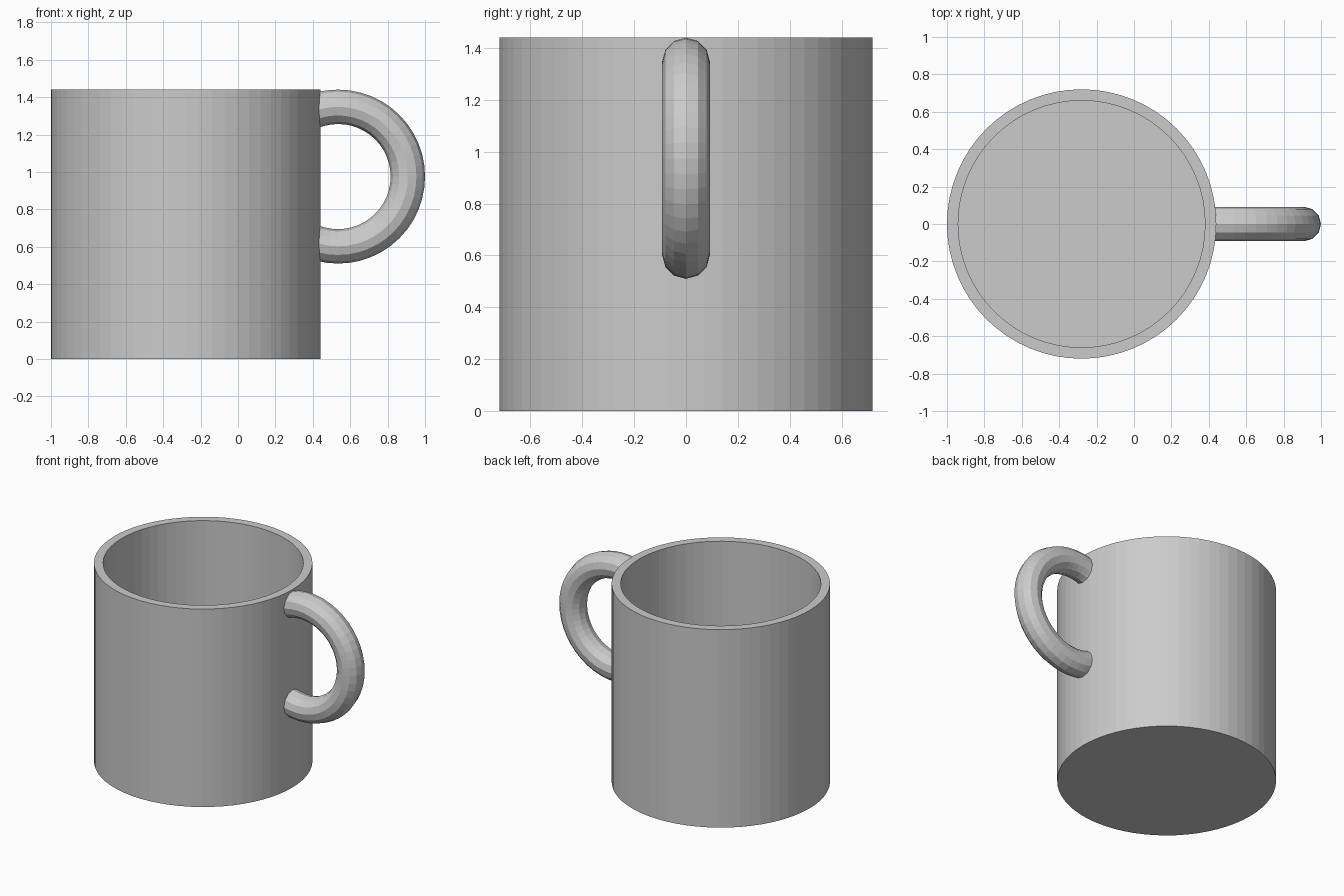
import bpy
import bmesh
from math import cos, sin, tau
from mathutils import Matrix, Vector

default = bpy.data.objects.get("Cube")
if default:
    bpy.data.objects.remove(default, do_unlink=True)

AXIS_X, RADIUS, HEIGHT, WALL = -0.28, 0.72, 1.44, 0.06

# Single grey ceramic colour
grey = bpy.data.materials.new("grey_ceramic")
grey.use_nodes = True
colour = (0.6, 0.6, 0.6, 1)
grey.diffuse_color = colour
grey.node_tree.nodes["Principled BSDF"].inputs["Base Color"].default_value = colour


def finish(name, bm):
    bmesh.ops.recalc_face_normals(bm, faces=bm.faces)
    mesh = bpy.data.meshes.new(name)
    bm.to_mesh(mesh)
    bm.free()
    mesh.materials.append(grey)
    obj = bpy.data.objects.new(name, mesh)
    bpy.context.collection.objects.link(obj)
    return obj


# Cup: solid cylinder, top inset to a rim and pushed down to the inner floor
bm = bmesh.new()
bmesh.ops.create_cone(bm, cap_ends=True, segments=64, radius1=RADIUS, radius2=RADIUS,
                      depth=HEIGHT, matrix=Matrix.Translation((AXIS_X, 0, HEIGHT / 2)))
bm.faces.ensure_lookup_table()
top = max(bm.faces, key=lambda f: f.calc_center_median().z)
bmesh.ops.inset_region(bm, faces=[top], thickness=WALL)
hollow = bmesh.ops.extrude_face_region(bm, geom=[top])
floor_verts = [v for v in hollow["geom"] if isinstance(v, bmesh.types.BMVert)]
bmesh.ops.translate(bm, verts=floor_verts, vec=(0, 0, WALL - HEIGHT))
if top.is_valid:
    bmesh.ops.delete(bm, geom=[top], context='FACES_ONLY')
finish("cup_body", bm)

# Handle: ring standing in the xz plane, trimmed inside the cup wall
MAJOR, MINOR, RINGS, SIDES = 0.373, 0.092, 48, 12
bm = bmesh.new()
section = []
for i in range(SIDES):
    a = tau * i / SIDES
    section.append(bm.verts.new((MAJOR + MINOR * cos(a), MINOR * sin(a), 0)))
edges = [bm.edges.new((section[i], section[(i + 1) % SIDES])) for i in range(SIDES)]
bmesh.ops.spin(bm, geom=section + edges, cent=(0, 0, 0), axis=(0, 1, 0),
               angle=tau, steps=RINGS, use_duplicate=False)
bmesh.ops.remove_doubles(bm, verts=bm.verts, dist=0.0005)
bmesh.ops.translate(bm, verts=bm.verts, vec=(0.535, 0, HEIGHT - MAJOR - MINOR))
cut = bmesh.ops.bisect_plane(bm, geom=bm.verts[:] + bm.edges[:] + bm.faces[:],
                             plane_co=Vector((0.41, 0, 0)), plane_no=Vector((1, 0, 0)),
                             clear_inner=True)
ends = [e for e in cut["geom_cut"] if isinstance(e, bmesh.types.BMEdge)]
bmesh.ops.holes_fill(bm, edges=ends, sides=0)
finish("handle", bm)
